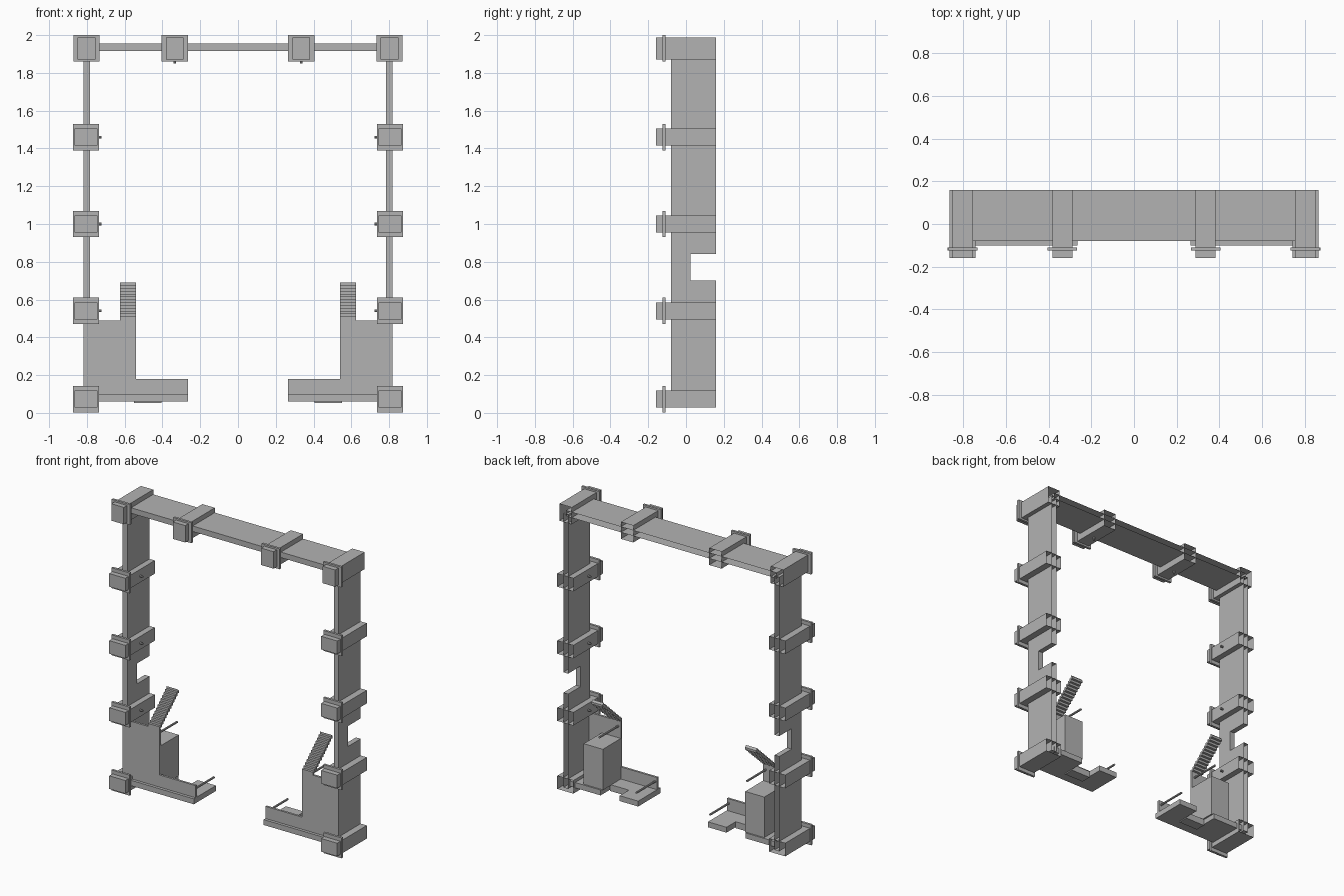
import bpy
import bmesh
import math
from mathutils import Matrix, Vector

cube = bpy.data.objects.get("Cube")
if cube:
    bpy.data.objects.remove(cube, do_unlink=True)

grey = bpy.data.materials.new("plain grey")
grey.use_nodes = True
tone = (0.45, 0.45, 0.45, 1)
grey.diffuse_color = tone
grey.node_tree.nodes["Principled BSDF"].inputs["Base Color"].default_value = tone

BACK = 0.16


def finish(name, bm, mirror=True):
    bmesh.ops.recalc_face_normals(bm, faces=bm.faces[:])
    mesh = bpy.data.meshes.new(name)
    bm.to_mesh(mesh)
    bm.free()
    mesh.materials.append(grey)
    obj = bpy.data.objects.new(name, mesh)
    bpy.context.collection.objects.link(obj)
    if mirror:
        obj.modifiers.new("both_sides", 'MIRROR').use_axis[0] = True
    return obj


def drop_back(bm):
    """Leave a part hollow, open towards the rear."""
    bmesh.ops.recalc_face_normals(bm, faces=bm.faces[:])
    rear = [f for f in bm.faces
            if f.normal.y > 0.9 and f.calc_center_median().y > BACK - 0.01]
    bmesh.ops.delete(bm, geom=rear, context='FACES')


def box(name, xs, ys, zs, hollow=False, mirror=True):
    bm = bmesh.new()
    size = Vector((xs[1] - xs[0], ys[1] - ys[0], zs[1] - zs[0]))
    mid = Vector((sum(xs), sum(ys), sum(zs))) / 2
    bmesh.ops.create_cube(bm, size=1, matrix=Matrix.Translation(mid) @ Matrix.Diagonal(size).to_4x4())
    if hollow:
        drop_back(bm)
    return finish(name, bm, mirror)


def prism(name, points, shift, hollow=False):
    """Extrude a closed outline along a vector."""
    bm = bmesh.new()
    face = bm.faces.new([bm.verts.new(p) for p in points])
    moved = bmesh.ops.extrude_face_region(bm, geom=[face])["geom"]
    # keep the starting face so that the solid is closed
    bmesh.ops.translate(bm, vec=shift, verts=[v for v in moved if isinstance(v, bmesh.types.BMVert)])
    if not face.is_valid:
        bm.faces.new([v for v in bm.verts][:len(points)])
    if hollow:
        drop_back(bm)
    return finish(name, bm)


def rod(name, start, end, radius):
    a, b = Vector(start), Vector(end)
    turn = (b - a).to_track_quat('Z', 'Y').to_matrix().to_4x4()
    bm = bmesh.new()
    bmesh.ops.create_cone(bm, cap_ends=True, segments=8, radius1=radius, radius2=radius,
                          depth=(b - a).length, matrix=Matrix.Translation((a + b) / 2) @ turn)
    return finish(name, bm)


def clamp(name, x, z, half_x, half_z):
    """Hollow sleeve around the frame with a square collar near its front."""
    box(name + "_sleeve", (x - half_x, x + half_x), (-0.16, BACK), (z - half_z, z + half_z), True)
    box(name + "_collar", (x - 0.069, x + 0.069), (-0.125, -0.109), (z - 0.07, z + 0.07))


# Side posts: hollow channels with a notch in the rear edge
outline = [(-0.08, 0.05), (BACK, 0.05), (BACK, 0.70), (0.025, 0.70),
           (0.025, 0.84), (BACK, 0.84), (BACK, 1.93), (-0.08, 1.93)]
prism("side_post", [(0.783, y, z) for y, z in outline], (0.036, 0, 0), True)

# Top beam
box("top_beam", (-0.80, 0.80), (-0.08, BACK), (1.917, 1.955), True, False)

# Clamps and their inward pegs
for i, z in enumerate((0.073, 0.54, 1.0, 1.46)):
    name = f"side_clamp_{i + 1}"
    clamp(name, 0.804, max(z, 0.07), 0.061, 0.045)
    if i:
        rod(f"side_peg_{i}", (0.745, 0, z), (0.722, 0, z), 0.007)
clamp("corner_clamp", 0.802, 1.93, 0.047, 0.058)
clamp("top_clamp", 0.335, 1.93, 0.047, 0.058)
rod("top_peg", (0.335, 0, 1.875), (0.335, 0, 1.85), 0.007)

# Stepped front panel
panel = [(0.785, 0.08), (0.265, 0.08), (0.265, 0.18), (0.54, 0.18), (0.54, 0.49), (0.785, 0.49)]
prism("front_panel", [(x, -0.08, z) for x, z in panel], (0, 0.015, 0))

# Base slab with a rear cut-out and a small lip under it
slab = [(0.785, -0.10), (0.265, -0.10), (0.265, 0.14), (0.405, 0.14),
        (0.405, 0.04), (0.55, 0.04), (0.55, 0.14), (0.785, 0.14)]
prism("base_slab", [(x, y, 0.06) for x, y in slab], (0, 0, 0.037))
box("base_lip", (0.405, 0.55), (-0.03, 0.04), (0.053, 0.062))

# Cabinet behind the panel
box("cabinet", (0.54, 0.685), (-0.066, 0.13), (0.095, 0.375))

# Ribbed ramp leaning back from the panel
steps = 12
rise, run = 0.18 / steps, 0.20 / steps
upper = [(-0.08, 0.485)]
for i in range(steps):
    y, z = -0.08 + i * run, 0.51 + i * rise
    upper += [(y, z), (y + run, z)]
upper.append((0.12, 0.69))
lower = [(y + 0.012, z - 0.012) for y, z in reversed(upper)]
prism("ribbed_ramp", [(0.54, y, z) for y, z in upper + lower], (0.085, 0, 0))

# Slim rods pointing to the rear
rod("upper_rod", (0.56, -0.07, 0.455), (0.56, 0.14, 0.455), 0.007)
rod("lower_rod", (0.28, -0.07, 0.15), (0.28, 0.14, 0.15), 0.007)
